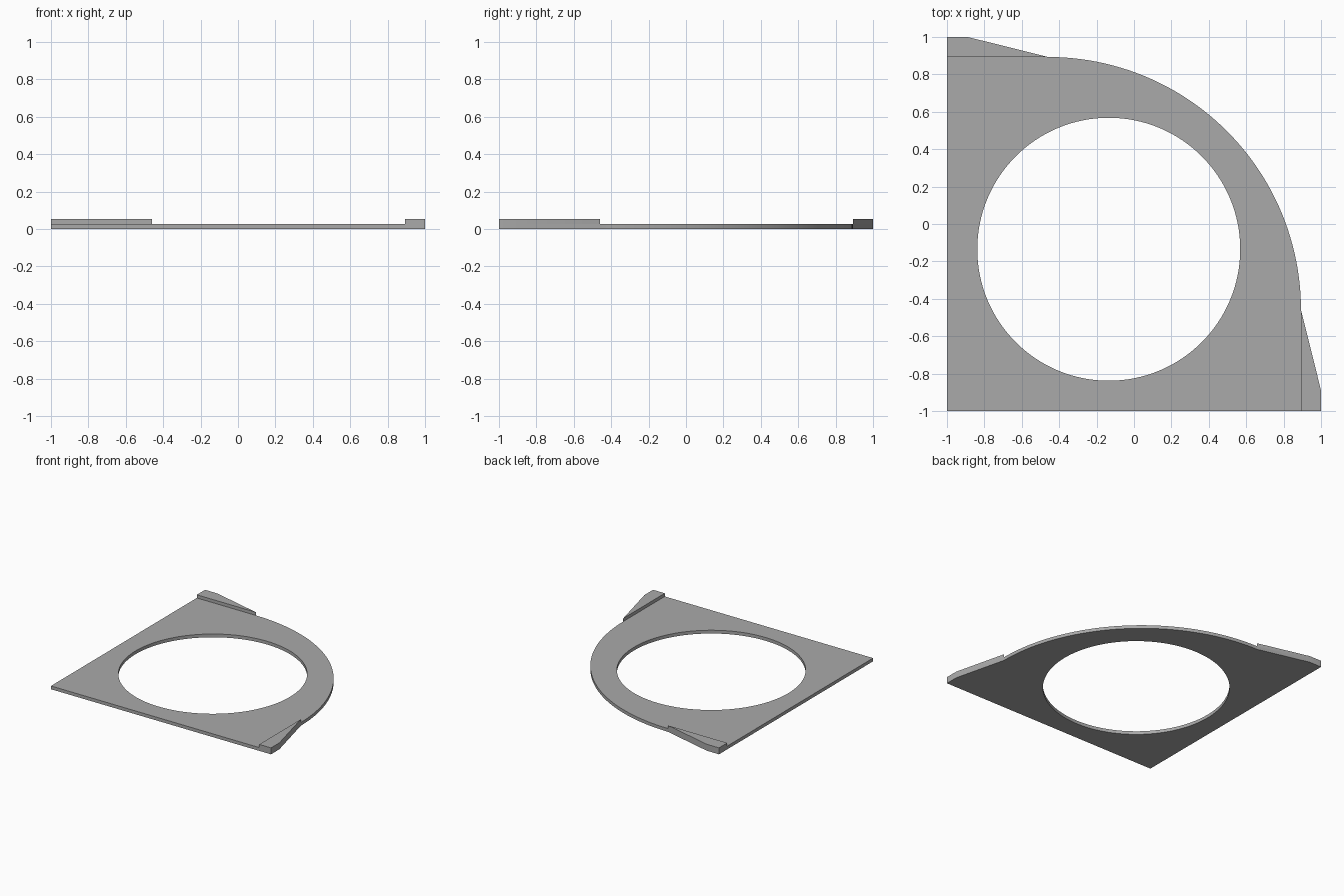
import bpy
import bmesh
from math import sin, cos, pi, radians

cube = bpy.data.objects.get("Cube")
if cube:
    bpy.data.objects.remove(cube, do_unlink=True)

PLATE = 0.027      # plate thickness
RIDGE = 0.053      # height of the raised corner ridges
INNER = 0.893      # inner line of the ridges
ARC_C = -0.46      # centre of the rounded corner, x = y
HOLE_C, HOLE_R = -0.135, 0.703

grey = bpy.data.materials.new("plain grey")
grey.use_nodes = True
colour = (0.4, 0.4, 0.4, 1)
grey.diffuse_color = colour
grey.node_tree.nodes["Principled BSDF"].inputs["Base Color"].default_value = colour


def arc(centre, radius, start, end, steps):
    angles = [start + (end - start) * i / steps for i in range(steps + 1)]
    return [(centre + radius * cos(a), centre + radius * sin(a)) for a in angles]


bm = bmesh.new()


def loop(points):
    verts = [bm.verts.new((x, y, 0)) for x, y in points]
    edges = [bm.edges.new((v, verts[i - 1])) for i, v in enumerate(verts)]
    return verts, edges


# Plate outline with rounded corner and round opening
curve = arc(ARC_C, INNER - ARC_C, 0, pi / 2, 48)
outline, outer_edges = loop([(-1, -1), (INNER, -1)] + curve + [(-1, INNER)])
_, hole_edges = loop(arc(HOLE_C, HOLE_R, 0, 2 * pi, 128)[:-1])
bmesh.ops.triangle_fill(bm, edges=outer_edges + hole_edges,
                        use_beauty=True, normal=(0, 0, 1))

# Footprints of the two ridges, sharing the plate's vertices
right_tip = [bm.verts.new(p) for p in ((1, -1, 0), (1, -0.89, 0))]
back_tip = [bm.verts.new(p) for p in ((-0.89, 1, 0), (-1, 1, 0))]
bm.faces.new([outline[1]] + right_tip + [outline[2]])
bm.faces.new([outline[-2]] + back_tip + [outline[-1]])


def raise_faces(faces, height):
    result = bmesh.ops.extrude_face_region(bm, geom=faces)["geom"]
    for v in result:
        if isinstance(v, bmesh.types.BMVert):
            v.co.z = height
    return [f for f in result if isinstance(f, bmesh.types.BMFace)]


# Plate thickness, then the ridges on top
top = raise_faces(bm.faces[:], PLATE)
ridges = [f for f in top if max(f.calc_center_median().xy) > INNER
          and len(f.verts) == 4]
raise_faces(ridges, RIDGE)

# Merge coplanar faces into clean surfaces
bmesh.ops.recalc_face_normals(bm, faces=bm.faces[:])
bmesh.ops.dissolve_limit(bm, angle_limit=radians(0.5),
                         verts=bm.verts[:], edges=bm.edges[:])

mesh = bpy.data.meshes.new("corner_plate")
bm.to_mesh(mesh)
bm.free()
mesh.materials.append(grey)
plate = bpy.data.objects.new("corner_plate", mesh)
bpy.context.collection.objects.link(plate)
bpy.ops.object.select_all(action="DESELECT")
plate.select_set(True)
bpy.context.view_layer.objects.active = plate
bpy.ops.object.shade_smooth_by_angle(angle=radians(30))
